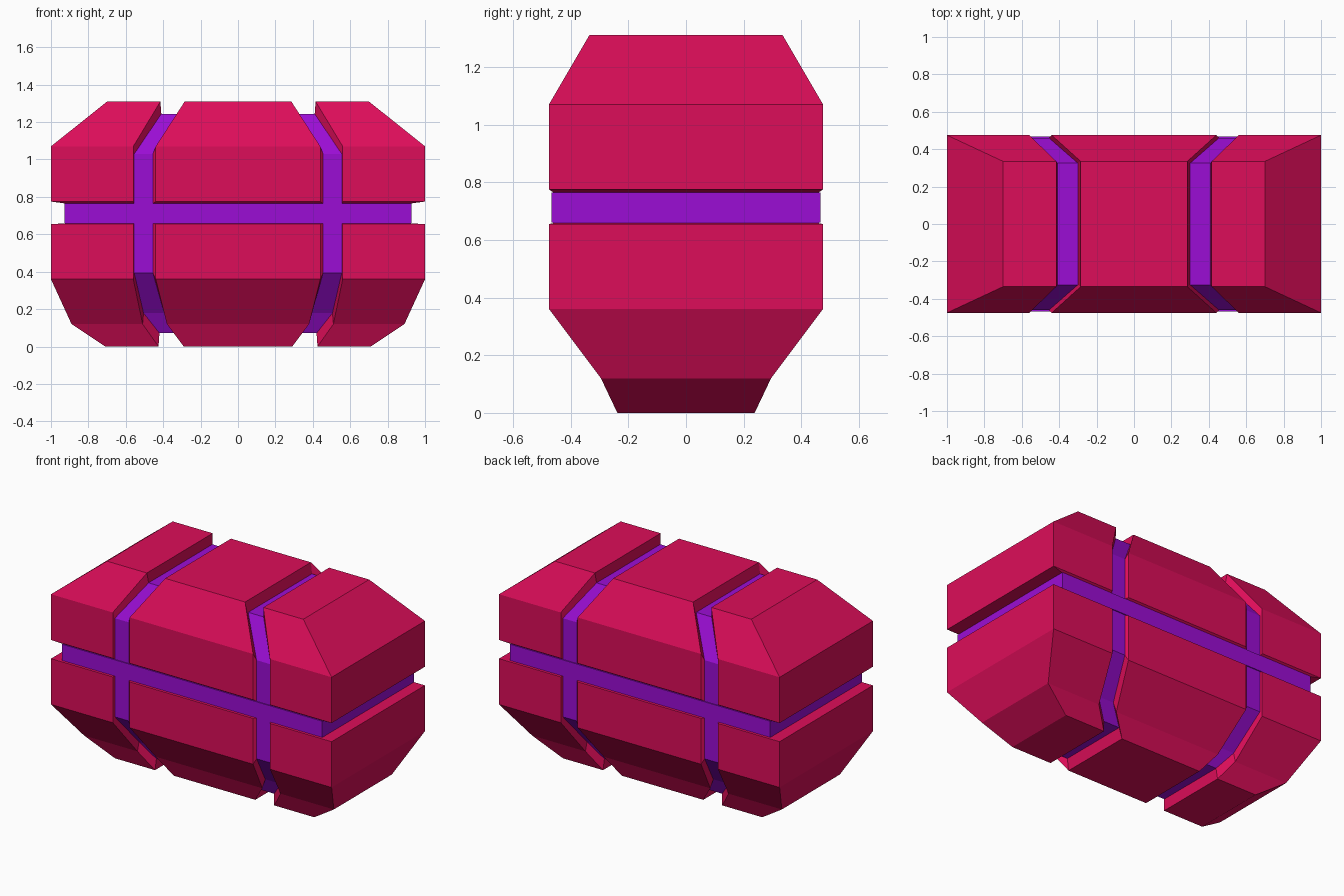
import bpy, bmesh

if "Cube" in bpy.data.objects:
    bpy.data.objects.remove(bpy.data.objects["Cube"])

# Each row: z, half depth y, centre-panel edge x, end-panel inner x, end-panel outer x
UPPER = [(0.775, 0.475, 0.44, 0.56, 1.0),
         (1.07, 0.475, 0.44, 0.56, 1.0),
         (1.31, 0.335, 0.285, 0.415, 0.70)]
LOWER = [(0.655, 0.475, 0.44, 0.56, 1.0),
         (0.36, 0.475, 0.44, 0.56, 1.0),
         (0.12, 0.295, 0.38, 0.51, 0.89),
         (0.0, 0.238, 0.29, 0.425, 0.71)]


def material(name, color):
    mat = bpy.data.materials.new(name)
    mat.diffuse_color = color
    mat.use_nodes = True
    mat.node_tree.nodes["Principled BSDF"].inputs["Base Color"].default_value = mat.diffuse_color
    return mat


RED = material("red_shell", (0.72, 0.004, 0.10, 1))
PURPLE = material("purple_core", (0.33, 0.004, 0.66, 1))


def finish(bm, name, mat):
    bmesh.ops.recalc_face_normals(bm, faces=bm.faces)
    mesh = bpy.data.meshes.new(name)
    bm.to_mesh(mesh)
    bm.free()
    mesh.materials.append(mat)
    obj = bpy.data.objects.new(name, mesh)
    bpy.context.collection.objects.link(obj)
    return obj


def inner_yz(y, z):
    return y * 0.97, 0.68 + (z - 0.68) * 0.895


def skin(bm, rows, sides):
    """Loft rectangular rows (x0, x1, y, z), cap the last; sides = which of the 4 sides to fill."""
    rings = [[bm.verts.new(p) for p in ((a, -y, z), (b, -y, z), (b, y, z), (a, y, z))]
             for a, b, y, z in rows]
    for r, s in zip(rings, rings[1:]):
        for i in sides:
            j = (i + 1) % 4
            bm.faces.new((r[i], r[j], s[j], s[i]))
    bm.faces.new(rings[-1])
    return rings


def panel(name, rows, end):
    """Raised shell panel whose open rim is pulled inward onto the core."""
    bm = bmesh.new()
    if end:
        skin(bm, [(i, o, y, z) for z, y, c, i, o in rows], (0, 1, 2))
    else:
        skin(bm, [(-c, c, y, z) for z, y, c, i, o in rows], (0, 2))
    rim = [e for e in bm.edges if e.is_boundary]
    new = bmesh.ops.extrude_edge_only(bm, edges=rim)["geom"]
    for v in [g for g in new if isinstance(g, bmesh.types.BMVert)]:
        x = v.co.x
        if not end:
            x += 0.015 if x > 0 else -0.015
        elif x > 0.6:
            x *= 0.925
        else:
            x -= 0.005
        v.co.x = x
        v.co.y, v.co.z = inner_yz(v.co.y, v.co.z)
    obj = finish(bm, name, RED)
    if end:
        obj.modifiers.new("mirror", 'MIRROR').use_mirror_merge = False


# Red shell panels
for label, rows in (("upper", UPPER), ("lower", LOWER)):
    panel(label + "_centre_panel", rows, False)
    panel(label + "_end_panels", rows, True)

# Purple core inside the grooves
bm = bmesh.new()
core_rows = []
for z, y, c, i, o in LOWER[:0:-1] + UPPER[1:]:
    yi, zi = inner_yz(y, z)
    core_rows.append((-o * 0.925, o * 0.925, yi, zi))
first = skin(bm, core_rows, (0, 1, 2, 3))[0]
bm.faces.new(first)
finish(bm, "core", PURPLE)

# Belt around the middle, slightly proud of the core
bm = bmesh.new()
belt = skin(bm, [(-0.927, 0.927, 0.467, 0.66), (-0.927, 0.927, 0.467, 0.764)], (0, 1, 2, 3))
bm.faces.new(belt[0])
finish(bm, "belt", PURPLE)
